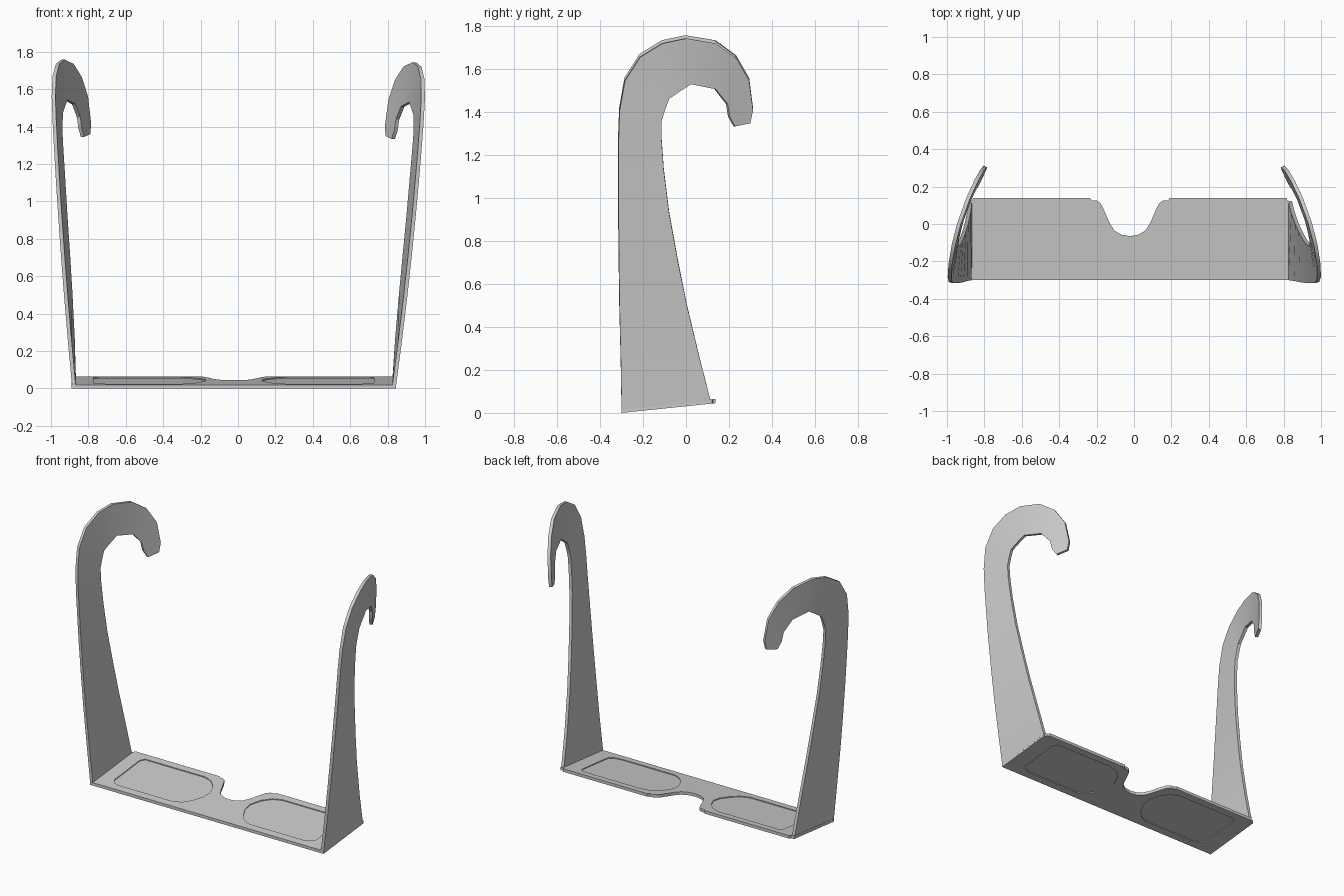
import bpy, bmesh

if "Cube" in bpy.data.objects:
    bpy.data.objects.remove(bpy.data.objects["Cube"])

CX = -0.022          # centre line of the frame front
SLOPE = 0.103        # tilt of the frame front


def flat_part(name, loops, half, lift=0.01):
    """Filled outline with holes, extruded and sheared to the tilt of the frame."""
    cu = bpy.data.curves.new(name + "_outline", 'CURVE')
    cu.dimensions = '2D'
    cu.fill_mode = 'BOTH'
    cu.extrude = half
    for pts in loops:
        sp = cu.splines.new('POLY')
        sp.points.add(len(pts) - 1)
        for p, (x, y) in zip(sp.points, pts):
            p.co = (x, y, 0, 1)
        sp.use_cyclic_u = True
    tmp = bpy.data.objects.new(name + "_tmp", cu)
    bpy.context.collection.objects.link(tmp)
    dg = bpy.context.evaluated_depsgraph_get()
    me = bpy.data.meshes.new_from_object(tmp.evaluated_get(dg))
    bpy.data.objects.remove(tmp)
    bm = bmesh.new()
    bm.from_mesh(me)
    bmesh.ops.remove_doubles(bm, verts=bm.verts, dist=1e-4)
    for v in bm.verts:
        v.co.z += lift + SLOPE * (v.co.y + 0.30)
    bmesh.ops.recalc_face_normals(bm, faces=bm.faces)
    for f in bm.faces:
        f.smooth = False
    bm.to_mesh(me)
    bm.free()
    me.name = name
    ob = bpy.data.objects.new(name, me)
    bpy.context.collection.objects.link(ob)
    return ob


def mirror(pts):
    return [(2 * CX - x, y) for x, y in reversed(pts)]


# Frame front: half outline with nose notch, mirrored
half = [(CX, -0.065), (-0.065, -0.058), (-0.105, -0.035), (-0.13, 0.005),
        (-0.165, 0.085), (-0.18, 0.112), (-0.20, 0.125), (-0.225, 0.127),
        (-0.235, 0.138), (-0.86, 0.138), (-0.865, 0.125), (-0.889, 0.122),
        (-0.889, -0.30)]
outline = half + mirror(half)[:-1]

# Lens openings and the thin lenses set inside them
lens = [(-0.75, 0.09), (-0.31, 0.09), (-0.25, 0.07), (-0.20, 0.02),
        (-0.17, -0.05), (-0.175, -0.11), (-0.21, -0.18), (-0.25, -0.225),
        (-0.30, -0.25), (-0.70, -0.25), (-0.745, -0.24), (-0.772, -0.21),
        (-0.772, 0.065)]
flat_part("frame_front", [outline, lens, mirror(lens)], 0.01)
flat_part("left_lens", [lens], 0.004)
flat_part("right_lens", [mirror(lens)], 0.004)

# Temple arm: pairs of (front edge y, z, rear edge y, z) from base to hook tip
ARM = [(-0.300, 0.015, 0.115, 0.055), (-0.304, 0.25, 0.06, 0.27),
       (-0.310, 0.50, 0.00, 0.52), (-0.313, 0.72, -0.04, 0.72),
       (-0.315, 0.94, -0.08, 0.94), (-0.315, 1.14, -0.105, 1.14),
       (-0.315, 1.28, -0.115, 1.28), (-0.310, 1.42, -0.115, 1.37),
       (-0.285, 1.56, -0.10, 1.42), (-0.215, 1.67, -0.08, 1.475),
       (-0.110, 1.735, -0.03, 1.51), (0.00, 1.758, 0.02, 1.543),
       (0.135, 1.735, 0.135, 1.52), (0.23, 1.665, 0.19, 1.45),
       (0.29, 1.56, 0.195, 1.42), (0.308, 1.42, 0.20, 1.39),
       (0.295, 1.36, 0.225, 1.345)]


def arm_x(y, z, base):
    """Arms lean outwards going up and curl inwards towards the hook."""
    u = z / 1.4
    lean = base + (0.98 - base) * u * (1.3 - 0.3 * u)
    t = max(y + 0.30, 0)
    return lean - min(1, z / 1.2) * (0.1 * t + 0.34 * t * t)


def arm(name, side, base, zscale):
    bm = bmesh.new()
    rows = []
    for y0, z0, y1, z1 in ARM:
        rows.append([bm.verts.new((side * arm_x(y, z, base), y, z * zscale))
                     for y, z in ((y0, z0), (y1, z1))])
    for a, b in zip(rows, rows[1:]):
        bm.faces.new((a[0], a[1], b[1], b[0]))
    bmesh.ops.recalc_face_normals(bm, faces=bm.faces)
    me = bpy.data.meshes.new(name)
    bm.to_mesh(me)
    bm.free()
    ob = bpy.data.objects.new(name, me)
    bpy.context.collection.objects.link(ob)
    sol = ob.modifiers.new("thickness", 'SOLIDIFY')
    sol.thickness = 0.02
    sol.offset = 0
    bpy.ops.object.select_all(action='DESELECT')
    ob.select_set(True)
    bpy.context.view_layer.objects.active = ob
    bpy.ops.object.modifier_apply(modifier=sol.name)
    bpy.ops.object.shade_smooth_by_angle(angle=0.5)


arm("left_arm", -1, 0.876, 1.0)
arm("right_arm", 1, 0.833, 0.992)
